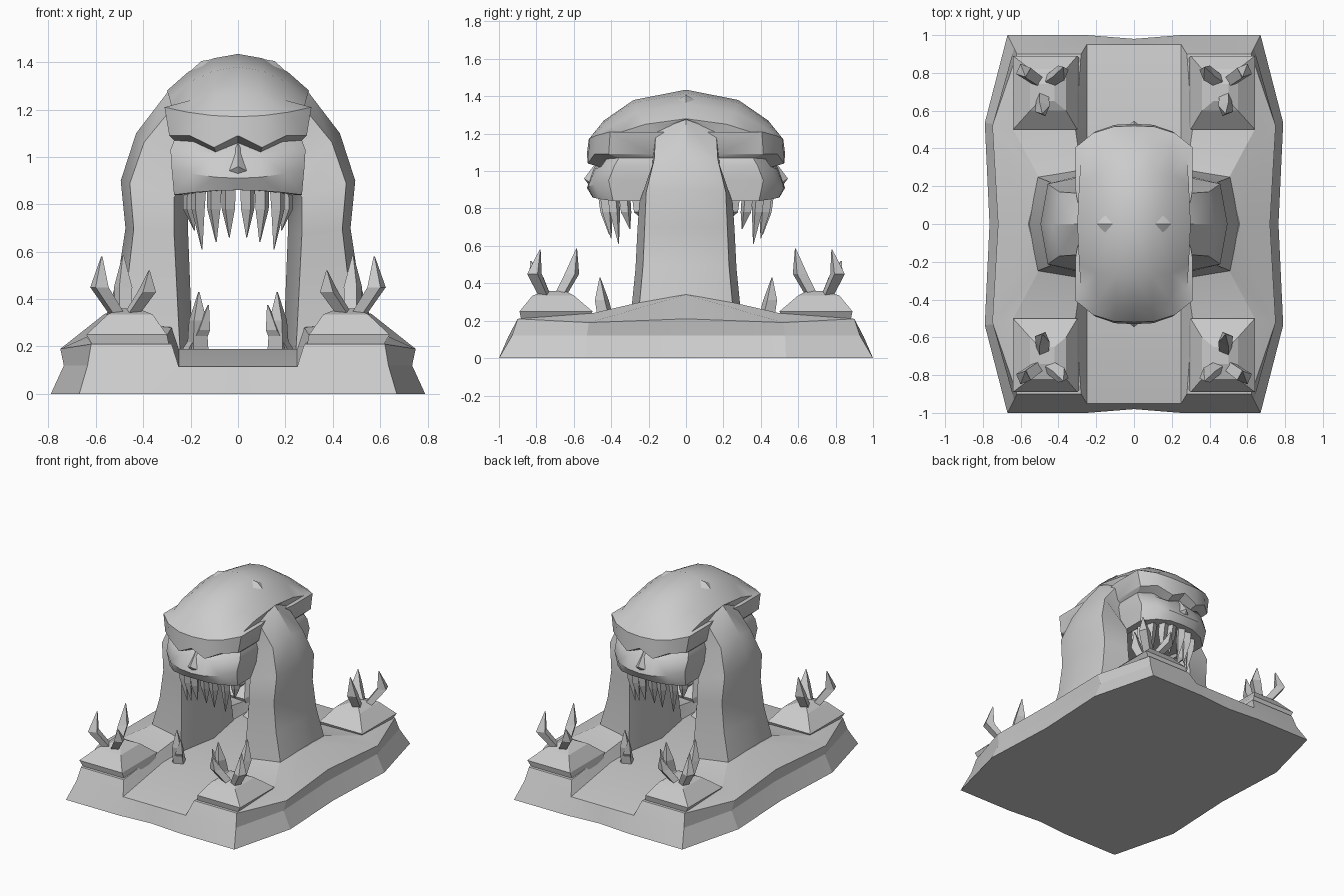
import bpy
import bmesh
import math
from mathutils import Vector

cube = bpy.data.objects.get("Cube")
if cube:
    bpy.data.objects.remove(cube, do_unlink=True)

stone = bpy.data.materials.new("grey_stone")
stone.use_nodes = True
stone.diffuse_color = (0.6, 0.6, 0.6, 1)
stone.node_tree.nodes["Principled BSDF"].inputs["Base Color"].default_value = (0.6, 0.6, 0.6, 1)


def build(name, verts, faces, mirror="XY", smooth=None):
    """Make a mesh part and reflect it across the chosen axes."""
    bm = bmesh.new()
    points = [bm.verts.new(v) for v in verts]
    for face in faces:
        bm.faces.new([points[i] for i in face])
    for axis in mirror:
        copy = bmesh.ops.duplicate(bm, geom=bm.verts[:] + bm.edges[:] + bm.faces[:])["geom"]
        for item in copy:
            if isinstance(item, bmesh.types.BMVert):
                setattr(item.co, axis.lower(), -getattr(item.co, axis.lower()))
        flipped = [item for item in copy if isinstance(item, bmesh.types.BMFace)]
        bmesh.ops.reverse_faces(bm, faces=flipped)
    bmesh.ops.remove_doubles(bm, verts=bm.verts[:], dist=0.001)
    bmesh.ops.dissolve_degenerate(bm, edges=bm.edges[:], dist=0.001)
    bmesh.ops.recalc_face_normals(bm, faces=bm.faces[:])
    mesh = bpy.data.meshes.new(name)
    bm.to_mesh(mesh)
    bm.free()
    mesh.materials.append(stone)
    part = bpy.data.objects.new(name, mesh)
    bpy.context.collection.objects.link(part)
    if smooth:
        bpy.ops.object.select_all(action="DESELECT")
        part.select_set(True)
        bpy.context.view_layer.objects.active = part
        bpy.ops.object.shade_smooth_by_angle(angle=math.radians(smooth))
    return part


def loft(rows, closed=False):
    """Join equal rows of points into a grid of quads."""
    n = len(rows[0])
    verts = [p for row in rows for p in row]
    faces = []
    for r in range(len(rows) - 1):
        for c in range(n if closed else n - 1):
            d = (c + 1) % n
            faces.append((r * n + c, r * n + d, (r + 1) * n + d, (r + 1) * n + c))
    return verts, faces


def spike(name, path, radii, mirror="XY", sides=4):
    """Bent, pointed claw along a path of points."""
    rows = []
    for p, rad in zip(path, radii):
        rows.append([Vector(p) + Vector((rad * math.cos(a), rad * math.sin(a), 0))
                     for a in (math.tau * (k + 0.25) / sides for k in range(sides))])
    verts, faces = loft(rows, closed=True)
    verts.append(Vector(path[-1]))
    last = (len(rows) - 1) * sides
    faces += [(last + k, last + (k + 1) % sides, len(verts) - 1) for k in range(sides)]
    return build(name, verts, faces, mirror)


# Base: one quarter, named points for the foot, rim, channel and leg ground
quarter = {
    "foot_mid": (0, -.98, 0), "foot_step": (.25, -1, 0), "foot_corner": (.67, -1, 0),
    "foot_bulge": (.79, -.535, 0), "foot_side": (.765, 0, 0), "foot_centre": (0, 0, 0),
    "waist_corner": (.635, -.93, .12), "waist_bulge": (.735, -.53, .12), "waist_side": (.71, 0, .12),
    "rim_corner": (.62, -.9, .21), "rim_bulge": (.75, -.52, .19), "rim_side": (.72, 0, .21),
    "lip_mid": (0, -.95, .115), "lip_step": (.25, -.95, .115),
    "floor_step": (.25, -.5, .19), "floor_mid": (0, -.5, .19),
    "floor_side": (.25, 0, .19), "floor_centre": (0, 0, .19),
    "block_front": (.28, -.9, .21), "block_back": (.31, -.5, .23), "block_outer": (.64, -.5, .24),
    "leg_inner": (.28, -.29, .28), "leg_outer": (.5, -.24, .3), "leg_side": (.56, 0, .34),
}
panels = [
    "foot_mid foot_step foot_corner foot_bulge foot_side foot_centre",
    "foot_mid foot_step lip_step lip_mid",
    "lip_mid lip_step floor_step floor_mid",
    "floor_mid floor_step floor_side floor_centre",
    "foot_step foot_corner waist_corner rim_corner block_front lip_step",
    "lip_step block_front block_back floor_step",
    "foot_corner foot_bulge waist_bulge waist_corner",
    "foot_bulge foot_side waist_side waist_bulge",
    "waist_corner waist_bulge rim_bulge rim_corner",
    "waist_bulge waist_side rim_side rim_bulge",
    "block_front rim_corner block_outer block_back",
    "rim_corner rim_bulge block_outer",
    "block_outer rim_bulge leg_outer",
    "rim_bulge rim_side leg_side leg_outer",
    "block_back block_outer leg_outer leg_inner",
    "floor_step block_back leg_inner floor_side",
    "leg_inner leg_outer leg_side floor_side",
]
names = list(quarter)
build("base", list(quarter.values()), [[names.index(n) for n in p.split()] for p in panels], smooth=15)

# Corner pedestals: undercut slab with a sloped cap
rings = []
for x0, x1, y0, y1, z in [(.29, .61, -.88, -.52, .2), (.3, .64, -.89, -.5, .25),
                          (.36, .55, -.82, -.6, .335), (.42, .5, -.74, -.65, .36)]:
    rings.append([(x0, y0, z), (x1, y0, z), (x1, y1, z), (x0, y1, z)])
verts, faces = loft(rings, closed=True)
build("pedestals", verts, faces + [range(len(verts) - 4, len(verts))])

# Claws rising from every pedestal
taper = (.035, .042, .003)
spike("outer_claws", [(.5, -.75, .32), (.585, -.81, .45), (.575, -.78, .58)], taper)
spike("inner_claws", [(.46, -.75, .32), (.385, -.8, .43), (.375, -.83, .52)], taper)
spike("rear_claws", [(.485, -.68, .32), (.485, -.61, .45), (.485, -.585, .585)], taper)

# Fangs rising from the channel floor
spike("floor_fangs", [(.17, -.42, .17), (.17, -.45, .31), (.165, -.46, .43)], (.05, .04, .003))
spike("small_floor_fangs", [(.2, -.4, .17), (.15, -.45, .27), (.125, -.47, .375)], (.05, .035, .003))

# Arch: outer line, half depth and inner line from the crown down to the foot
stations = [
    (0, 1.43, .2, 0, .9), (.155, 1.405, .2, .1, .9), (.3, 1.27, .19, .17, .9),
    (.43, 1.1, .2, .23, .88), (.495, .9, .25, .27, .83), (.475, .7, .26, .27, .68),
    (.505, .5, .27, .26, .48), (.56, .32, .29, .25, .28), (.58, .15, .31, .24, .1),
]
rows = []
for xo, zo, depth, xi, zi in stations:
    outer, inner = Vector((xo, 0, zo)), Vector((xi, 0, zi))
    edge = outer.lerp(inner, .17) - Vector((0, depth * .85, 0))
    front = inner - Vector((0, depth, 0))
    middle = Vector((xi * .78, 0, zi))
    rows.append([outer, edge, front, middle])
build("arch_body", *loft(rows), smooth=35)

# Two-faced head: half width, front, centre height, corner height, dip beside the nose
head_rows = [
    (.3, 0, 1.435, 1.28, 0), (.29, -.28, 1.38, 1.25, 0), (.28, -.44, 1.27, 1.21, 0),
    (.31, -.52, 1.17, 1.21, 0), (.29, -.53, 1.09, 1.09, -.05), (.27, -.46, 1.06, 1.07, -.04),
    (.285, -.49, 1.02, 1.03, -.01), (.28, -.53, .91, .95, 0), (.27, -.5, .86, .84, 0),
    (.22, -.42, .86, .84, 0), (.2, 0, .9, .88, 0),
]
rows = []
for width, y, z, corner, dip in head_rows:
    row = [(width * t, y * (1 - .22 * t ** 3), z + (corner - z) * t * t + (dip if t == .35 else 0))
           for t in (0, .35, .7, 1)]
    row += [(width, y * .35, corner), (width * .9, 0, corner)]
    rows.append(row)
build("head", *loft(rows), smooth=32)

# Wedge noses on both faces
build("noses", [(0, -.47, 1.06), (.06, -.5, .93), (0, -.545, .96), (0, -.5, .9)],
      [(0, 1, 2), (1, 3, 2)])

# Upper teeth around both mouths
for x, y, tip in [(.04, -.44, .66), (.1, -.43, .64), (.165, -.39, .61), (.2, -.33, .69), (.19, -.26, .74)]:
    spike("upper_teeth", [(x, y, .88), (x * 1.02, y + .01, .78), (x * .92, y + .03, tip)],
          (.034, .03, .002))
